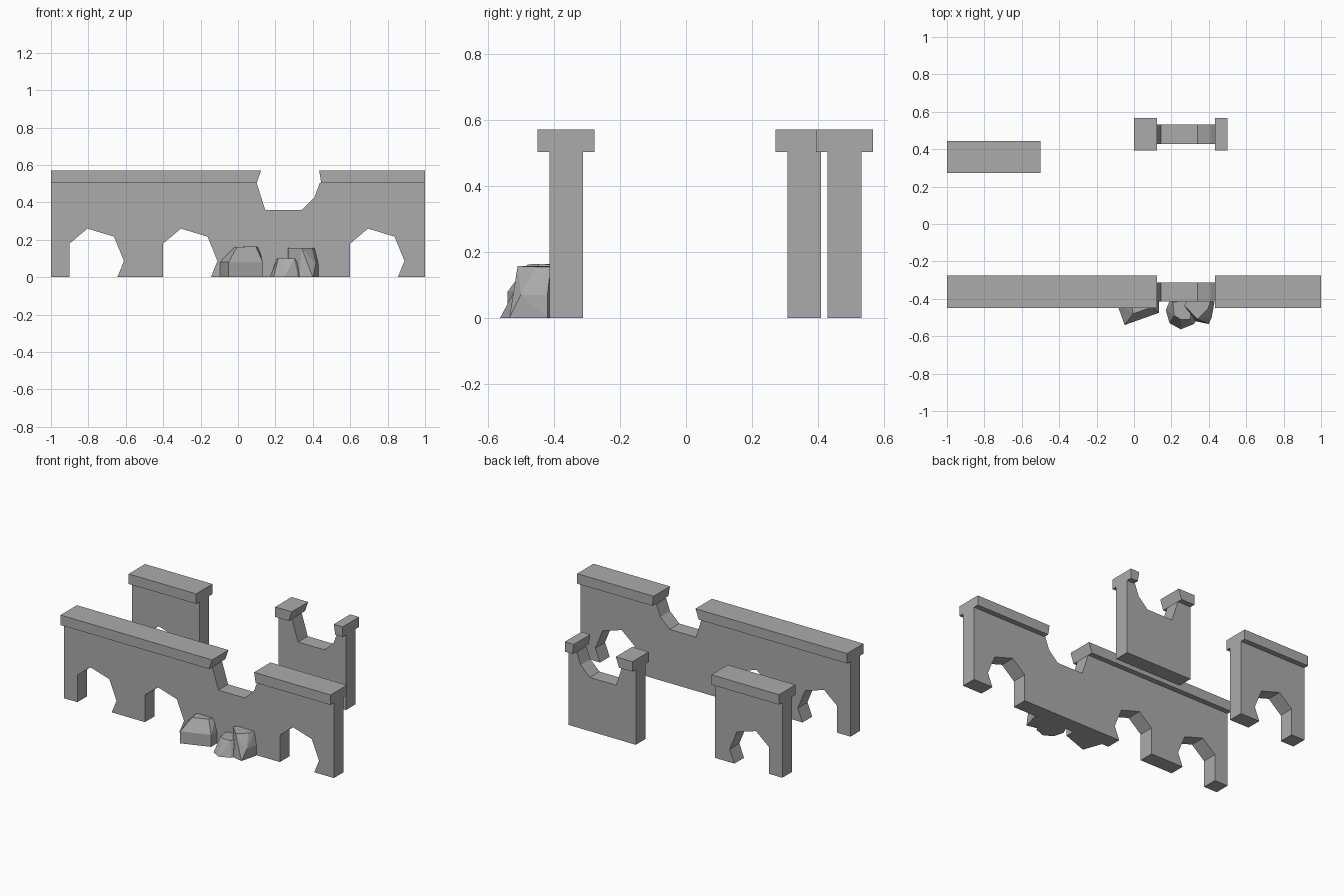
import bpy, bmesh

cube = bpy.data.objects.get("Cube")
if cube:
    bpy.data.objects.remove(cube, do_unlink=True)

stone = bpy.data.materials.new("grey_stone")
stone.use_nodes = True
stone.diffuse_color = (0.41, 0.41, 0.41, 1)
stone.node_tree.nodes["Principled BSDF"].inputs["Base Color"].default_value = (0.41, 0.41, 0.41, 1)

MODULE = 0.5
WALL_TOP, CAP_TOP = 0.503, 0.57
WALL_HALF, CAP_HALF = 0.051, 0.0865

# Outlines relative to the left edge of one wall module
ARCH = [(0.10, 0), (0.10, 0.18), (0.195, 0.26), (0.337, 0.217), (0.39, 0.087), (0.355, 0)]
NOTCH = [(0.10, WALL_TOP), (0.145, 0.36), (0.34, 0.36), (0.408, 0.425), (0.437, WALL_TOP)]


def finish(bm, name):
    bmesh.ops.recalc_face_normals(bm, faces=bm.faces)
    mesh = bpy.data.meshes.new(name)
    bm.to_mesh(mesh)
    bm.free()
    mesh.materials.append(stone)
    obj = bpy.data.objects.new(name, mesh)
    bpy.context.collection.objects.link(obj)


def slab(name, outline, y, half):
    """Extrude an x-z outline symmetrically about y."""
    bm = bmesh.new()
    face = bm.faces.new([bm.verts.new((x, y - half, z)) for x, z in outline])
    grown = bmesh.ops.extrude_face_region(bm, geom=[face])["geom"]
    verts = [g for g in grown if isinstance(g, bmesh.types.BMVert)]
    bmesh.ops.translate(bm, vec=(0, 2 * half, 0), verts=verts)
    finish(bm, name)


def wall(name, x0, y, kinds):
    """Run of modules: each is an arch or a broken section."""
    x1 = x0 + MODULE * len(kinds)
    bottom, top, caps = [(x0, 0)], [(x0, WALL_TOP)], []
    start = [(x0, WALL_TOP), (x0, CAP_TOP)]
    for i, kind in enumerate(kinds):
        left = x0 + i * MODULE
        if kind == "arch":
            bottom += [(left + px, pz) for px, pz in ARCH]
        else:
            top += [(left + px, pz) for px, pz in NOTCH]
            caps.append(start + [(left + 0.123, CAP_TOP), (left + 0.10, WALL_TOP)])
            start = [(left + 0.445, WALL_TOP), (left + 0.434, CAP_TOP)]
    bottom.append((x1, 0))
    top.append((x1, WALL_TOP))
    caps.append(start + [(x1, CAP_TOP), (x1, WALL_TOP)])
    slab(name, bottom + top[::-1], y, WALL_HALF)
    for i, outline in enumerate(caps):
        slab(f"{name}_coping_{i + 1}", outline, y, CAP_HALF)


def rock(name, points):
    """Faceted boulder from the convex hull of a few corners."""
    bm = bmesh.new()
    for p in points:
        bm.verts.new(p)
    hull = bmesh.ops.convex_hull(bm, input=bm.verts)
    loose = {g for g in hull["geom_interior"] if isinstance(g, bmesh.types.BMVert)}
    bmesh.ops.delete(bm, geom=list(loose), context="VERTS")
    bmesh.ops.dissolve_limit(bm, angle_limit=0.03, verts=bm.verts, edges=bm.edges)
    finish(bm, name)


# Walls
wall("front_wall", -1, -0.363, ["arch", "arch", "broken", "arch"])
wall("back_arch_wall", -1, 0.358, ["arch"])
wall("back_broken_wall", 0, 0.48, ["broken"])

# Fallen rubble against the front wall
rock("wide_boulder", [
    (-0.10, -0.40, 0), (-0.05, -0.54, 0), (0.133, -0.475, 0), (0.133, -0.39, 0),
    (-0.10, -0.40, 0.08), (-0.05, -0.54, 0.08), (0.133, -0.475, 0.08), (0.133, -0.39, 0.08),
    (-0.02, -0.40, 0.162), (-0.005, -0.48, 0.162), (0.095, -0.445, 0.164), (0.11, -0.39, 0.16)])
rock("small_boulder", [
    (0.17, -0.46, 0), (0.19, -0.53, 0), (0.25, -0.563, 0), (0.32, -0.535, 0),
    (0.35, -0.48, 0), (0.33, -0.40, 0), (0.20, -0.39, 0),
    (0.208, -0.42, 0.10), (0.215, -0.49, 0.10), (0.25, -0.51, 0.10),
    (0.30, -0.51, 0.10), (0.325, -0.49, 0.07), (0.31, -0.40, 0.10)])
rock("tall_boulder", [
    (0.27, -0.44, 0), (0.33, -0.52, 0), (0.40, -0.535, 0), (0.43, -0.42, 0), (0.30, -0.39, 0),
    (0.43, -0.42, 0.07), (0.415, -0.50, 0.07),
    (0.268, -0.435, 0.155), (0.34, -0.51, 0.157), (0.395, -0.455, 0.155),
    (0.41, -0.41, 0.155), (0.30, -0.39, 0.157)])
